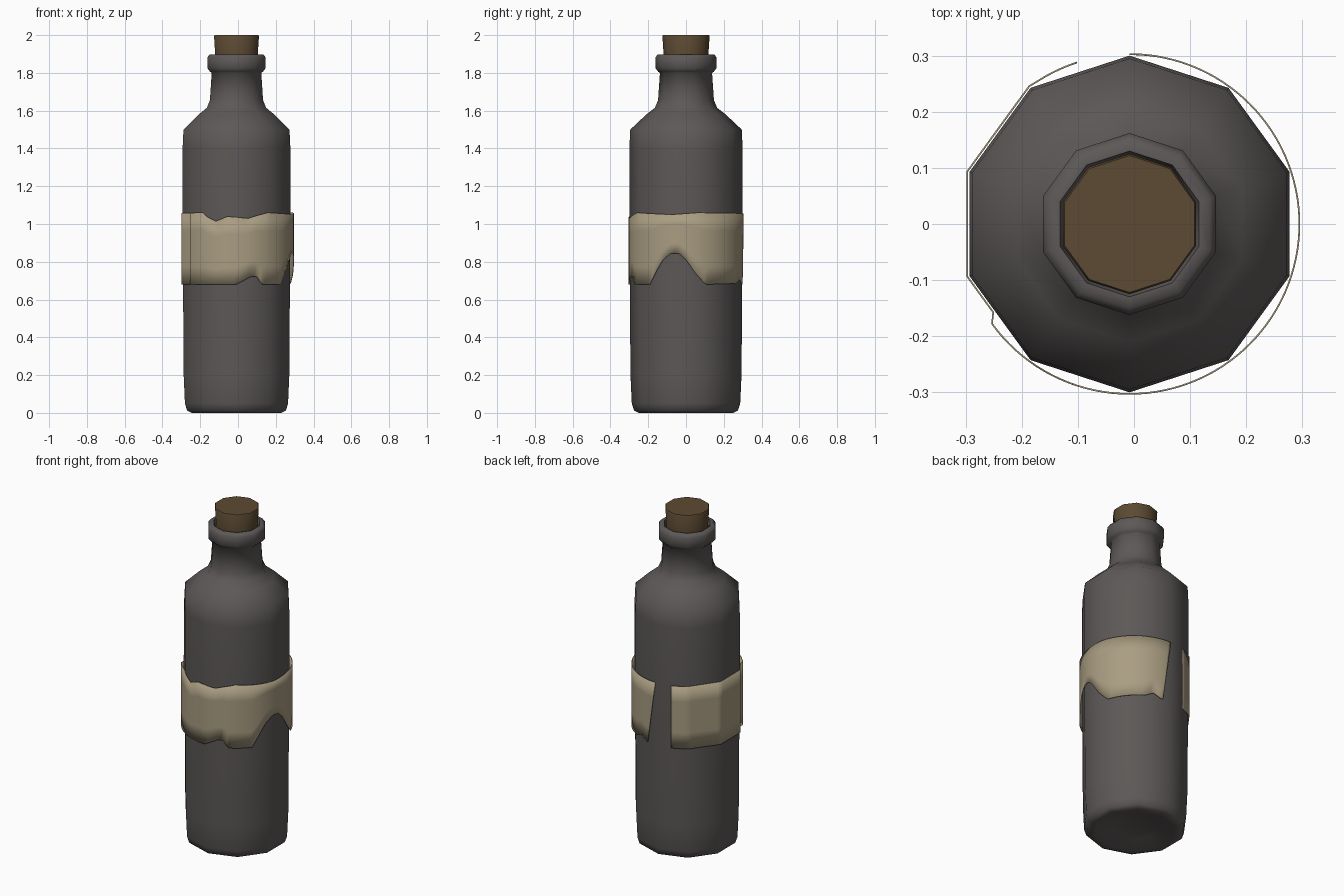
import bpy, bmesh, math

cube = bpy.data.objects.get("Cube")
if cube:
    bpy.data.objects.remove(cube, do_unlink=True)

CENTER_X = -0.008
SIDES = 10
RADIUS = 0.30


def material(name, color):
    m = bpy.data.materials.new(name)
    m.use_nodes = True
    m.diffuse_color = (*color, 1)
    bsdf = m.node_tree.nodes["Principled BSDF"]
    bsdf.inputs["Base Color"].default_value = (*color, 1)
    bsdf.inputs["Roughness"].default_value = 0.7
    return m


def finish(bm, name, mat, angle):
    bmesh.ops.recalc_face_normals(bm, faces=bm.faces)
    mesh = bpy.data.meshes.new(name)
    bm.to_mesh(mesh)
    bm.free()
    mesh.materials.append(mat)
    obj = bpy.data.objects.new(name, mesh)
    obj.location.x = CENTER_X
    bpy.context.collection.objects.link(obj)
    bpy.ops.object.select_all(action="DESELECT")
    obj.select_set(True)
    bpy.context.view_layer.objects.active = obj
    bpy.ops.object.shade_smooth_by_angle(angle=math.radians(angle))
    return obj


def lathe(name, profile, mat, angle):
    """Ten-sided turned solid; profile points are (radius, height)."""
    bm = bmesh.new()
    rings = []
    for r, z in profile:
        if r == 0:
            rings.append([bm.verts.new((0, 0, z))] * SIDES)
            continue
        ring = []
        for i in range(SIDES):
            a = math.pi / 2 + math.tau * i / SIDES
            ring.append(bm.verts.new((r * math.cos(a), r * math.sin(a), z)))
        rings.append(ring)
    for low, high in zip(rings, rings[1:]):
        for i in range(SIDES):
            j = (i + 1) % SIDES
            corners = list(dict.fromkeys((low[i], low[j], high[j], high[i])))
            bm.faces.new(corners)
    return finish(bm, name, mat, angle)


def interpolate(points, x):
    for (x0, y0), (x1, y1) in zip(points, points[1:]):
        if x <= x1:
            return y0 + (y1 - y0) * (x - x0) / (x1 - x0)
    return points[-1][1]


glass = material("dark grey glass", (0.107, 0.098, 0.095))
paper = material("aged paper", (0.40, 0.337, 0.223))
cork_brown = material("brown cork", (0.107, 0.069, 0.032))

# Bottle with a hollow base, sloped shoulder and raised lip
lathe("bottle", [
    (0, 0.04), (0.14, 0.03), (0.22, 0.002), (0.25, 0), (0.275, 0.012),
    (0.287, 0.05), (0.294, 0.2), (0.30, 1.05), (0.30, 1.4), (0.295, 1.5),
    (0.21, 1.58), (0.165, 1.615), (0.148, 1.655), (0.138, 1.8),
    (0.147, 1.806), (0.162, 1.825), (0.162, 1.882), (0.15, 1.898),
    (0.13, 1.898), (0.122, 1.87), (0, 1.87)], glass, 60)

# Cork stopper, slightly wider at the top
lathe("cork", [(0, 1.86), (0.116, 1.86), (0.125, 1.994), (0.122, 2.0),
               (0, 2.0)], cork_brown, 40)

# Torn paper label: edge heights by angle around the bottle
TOP = [(108, 1.055), (235, 1.06), (238, 1.04), (249, 1.015), (261, 1.04),
       (282, 1.03), (291, 1.045), (303, 1.06), (345, 1.05), (372, 1.06),
       (450, 1.055)]
BOTTOM = [(108, 0.68), (270, 0.68), (277, 0.70), (286, 0.725), (291, 0.72),
          (296, 0.68), (321, 0.68), (330, 0.76), (337, 0.815), (345, 0.845),
          (353, 0.845), (360, 0.81), (370, 0.735), (380, 0.68), (421, 0.685),
          (429, 0.705), (438, 0.68), (450, 0.68)]


def label_radius(deg):
    """The paper lies flat on two facets and stands round elsewhere."""
    if 126 <= deg <= 215:
        offset = math.radians((deg - 18) % 36 - 18)
        return RADIUS * math.cos(math.pi / SIDES) / math.cos(offset) + 0.003
    return 0.302


bm = bmesh.new()
ROWS = 4
columns = []
for deg in range(108, 451, 3):
    top, bottom = interpolate(TOP, deg), interpolate(BOTTOM, deg)
    column = []
    for k in range(ROWS + 1):
        t = k / ROWS
        # The loose end is torn at a slant
        slant = (1 - t) * 10 * max(0, (deg - 438) / 12)
        a = math.radians(deg - slant)
        r = label_radius(deg)
        column.append(bm.verts.new((r * math.cos(a), r * math.sin(a),
                                    bottom + (top - bottom) * t)))
    columns.append(column)
for left, right in zip(columns, columns[1:]):
    for k in range(ROWS):
        bm.faces.new((left[k], right[k], right[k + 1], left[k + 1]))
# Make the paper face outward
label = finish(bm, "label", paper, 40)
first = label.data.polygons[0]
if first.normal.dot(first.center) < 0:
    label.data.flip_normals()
thickness = label.modifiers.new("paper thickness", "SOLIDIFY")
thickness.thickness = 0.003
thickness.offset = 0.5
